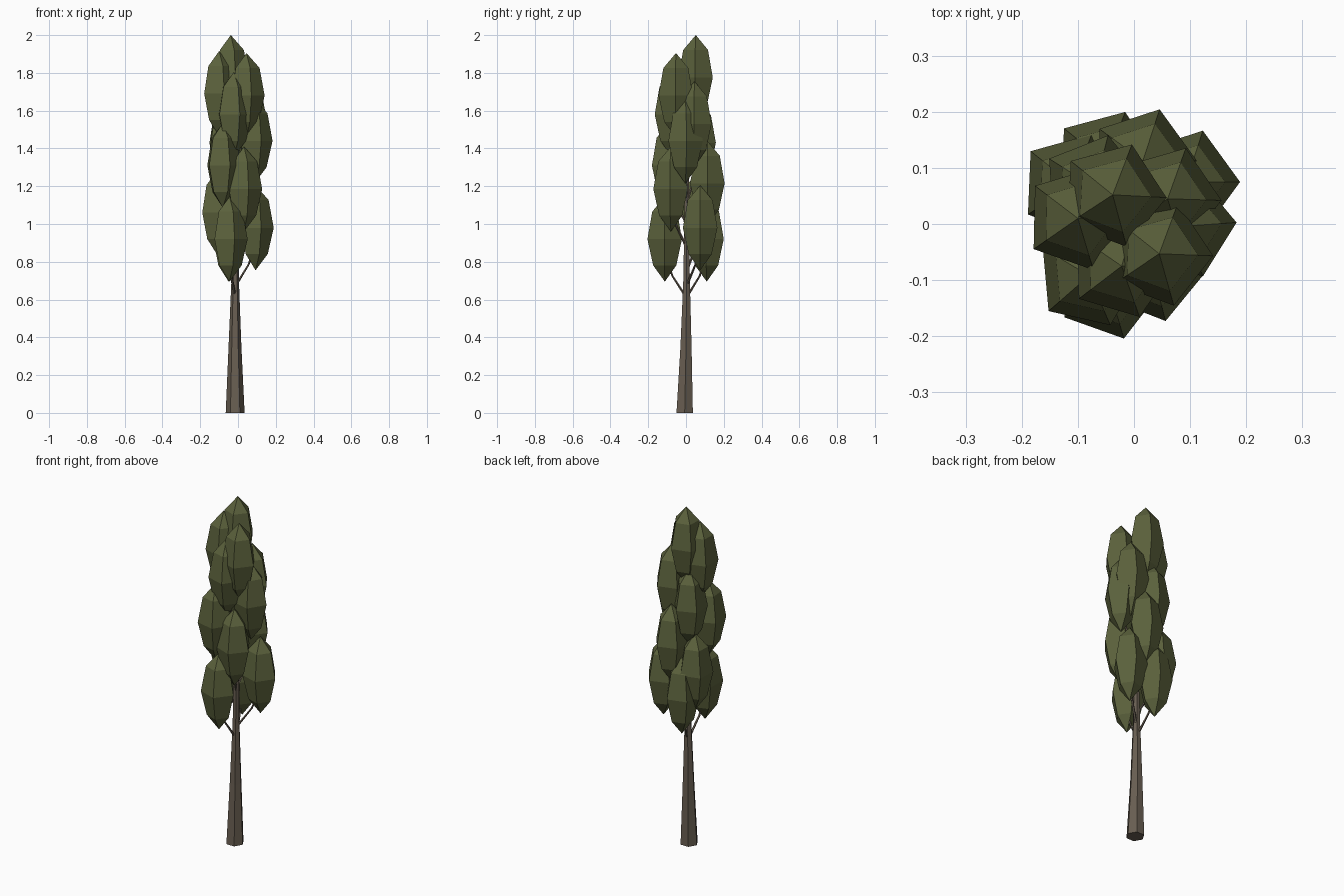
import bpy, bmesh, math, random
from mathutils import Vector

if "Cube" in bpy.data.objects:
    bpy.data.objects.remove(bpy.data.objects["Cube"])

random.seed(4)


def material(name, color):
    m = bpy.data.materials.new(name)
    m.diffuse_color = (*color, 1)
    m.use_nodes = True
    m.node_tree.nodes["Principled BSDF"].inputs["Base Color"].default_value = m.diffuse_color
    return m


LEAF = material("leaf green", (0.105, 0.12, 0.045))
BARK = material("bark brown", (0.14, 0.113, 0.084))


def loft(name, rings, sides, mat, phase=0.0):
    """Skin horizontal rings given as (x, y, z, radius); radius 0 makes a point."""
    bm = bmesh.new()
    loops = []
    for x, y, z, r in rings:
        if r == 0:
            loops.append([bm.verts.new((x, y, z))] * sides)
        else:
            loops.append([bm.verts.new((x + r * math.cos(phase + math.tau * i / sides),
                                        y + r * math.sin(phase + math.tau * i / sides), z))
                          for i in range(sides)])
    for a, b in zip(loops, loops[1:]):
        for i in range(sides):
            j = (i + 1) % sides
            bm.faces.new(list(dict.fromkeys((a[i], a[j], b[j], b[i]))))
    for end in (loops[0], loops[-1]):
        if len(set(end)) > 2:
            bm.faces.new(end)
    bmesh.ops.recalc_face_normals(bm, faces=bm.faces)
    mesh = bpy.data.meshes.new(name)
    bm.to_mesh(mesh)
    bm.free()
    mesh.materials.append(mat)
    ob = bpy.data.objects.new(name, mesh)
    bpy.context.collection.objects.link(ob)
    return ob


# Trunk: six-sided, tapering up into the crown
TRUNK = [(-0.015, -0.007, 0, 0.05), (-0.016, 0.0, 0.35, 0.034), (-0.015, 0.003, 0.7, 0.02),
         (-0.01, 0.004, 1.1, 0.013), (-0.02, 0.01, 1.65, 0.005)]
loft("trunk", TRUNK, 6, BARK)


def trunk_point(z):
    for a, b in zip(TRUNK, TRUNK[1:]):
        if z <= b[2]:
            return Vector(a[:3]).lerp(Vector(b[:3]), (z - a[2]) / (b[2] - a[2]))


# Leaf clumps: centre x, y, z
CLUMPS = [
    (-0.045, -0.112, 0.92), (-0.05, 0.11, 0.92), (0.093, 0.075, 0.98),
    (-0.109, 0.07, 1.06), (0.032, -0.08, 1.185), (0.016, 0.113, 1.215),
    (-0.08, -0.092, 1.31), (0.087, -0.004, 1.44), (-0.07, 0.065, 1.43),
    (0.06, 0.045, 1.53), (-0.022, -0.075, 1.58), (-0.1, 0.01, 1.69),
    (0.045, -0.053, 1.68), (-0.038, 0.052, 1.775),
]
# Clump profile: height and radius as fractions of the half height and the full radius
PROFILE = [(-1, 0), (-0.62, 0.67), (0, 1), (0.65, 0.72), (1, 0)]
HALF, RADIUS = 0.225, 0.096

for n, (x, y, z) in enumerate(CLUMPS, 1):
    rings = [(x, y, z + h * HALF, r * RADIUS) for h, r in PROFILE]
    loft(f"leaf_clump_{n}", rings, 5, LEAF, math.radians(random.uniform(-4, 6)))
    # Curved twig from the trunk into the clump
    base = trunk_point(z - 0.31)
    tip = Vector((x, y, z - 0.08))
    bend = base.lerp(tip, 0.5) + Vector((x - base.x, y - base.y, 0)) * 0.15
    loft(f"branch_{n}", [(*base, 0.008), (*bend, 0.006), (*tip, 0.003)], 5, BARK)
